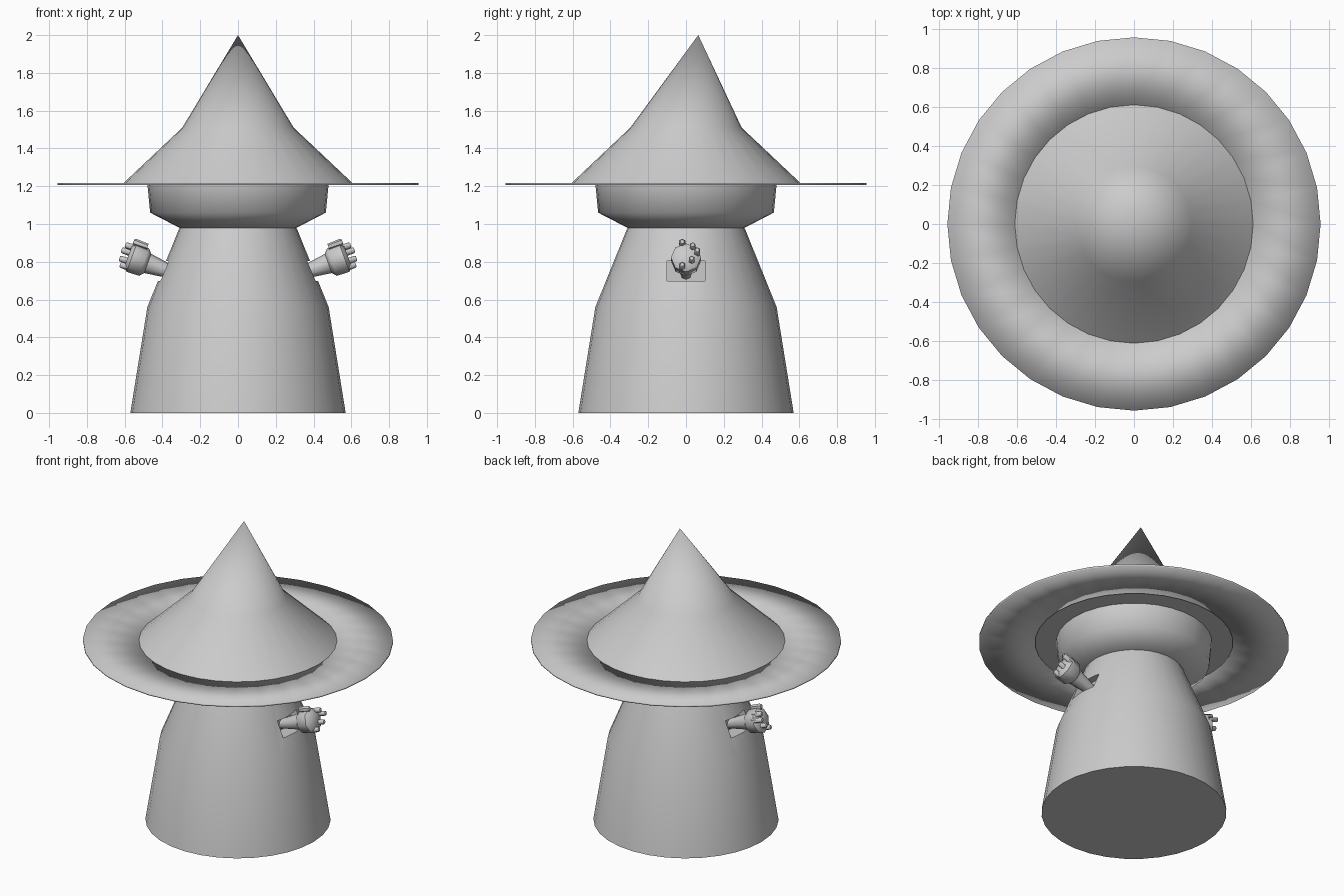
import bpy, bmesh, math
from mathutils import Matrix, Vector

cube = bpy.data.objects.get("Cube")
if cube:
    bpy.data.objects.remove(cube, do_unlink=True)

GREY = (0.6, 0.6, 0.6, 1)
mat = bpy.data.materials.new("light grey")
mat.use_nodes = True
mat.diffuse_color = GREY
mat.node_tree.nodes["Principled BSDF"].inputs["Base Color"].default_value = GREY


def add_lathe(bm, profile, sides, matrix=Matrix(), closed=False):
    """Rings of (radius, height[, y shift]); a zero radius makes a point."""
    rings = []
    for r, z, *shift in profile:
        dy = shift[0] if shift else 0
        if r == 0:
            rings.append([bm.verts.new(matrix @ Vector((0, dy, z)))] * sides)
            continue
        angles = [2 * math.pi * i / sides for i in range(sides)]
        rings.append([bm.verts.new(matrix @ Vector((r * math.cos(a), r * math.sin(a) + dy, z)))
                      for a in angles])
    pairs = list(zip(rings, rings[1:]))
    if closed:
        pairs.append((rings[-1], rings[0]))
    for low, high in pairs:
        for i in range(sides):
            j = (i + 1) % sides
            corners = list(dict.fromkeys((low[i], low[j], high[j], high[i])))
            bm.faces.new(corners)
    if not closed:
        for ring in (rings[0], rings[-1]):
            if ring[0] != ring[1]:
                bm.faces.new(ring)


def finish(name, bm, angle):
    bmesh.ops.recalc_face_normals(bm, faces=bm.faces)
    mesh = bpy.data.meshes.new(name)
    bm.to_mesh(mesh)
    bm.free()
    mesh.materials.append(mat)
    obj = bpy.data.objects.new(name, mesh)
    bpy.context.collection.objects.link(obj)
    smooth(obj, angle)
    return obj


def smooth(obj, angle):
    bpy.ops.object.select_all(action='DESELECT')
    obj.select_set(True)
    bpy.context.view_layer.objects.active = obj
    if angle >= 180:
        bpy.ops.object.shade_smooth()
    else:
        bpy.ops.object.shade_smooth_by_angle(angle=math.radians(angle))


def lathe(name, profile, angle=65, closed=False):
    bm = bmesh.new()
    add_lathe(bm, profile, 32, closed=closed)
    return finish(name, bm, angle)


# Robe, head and hat
robe = lathe("robe", [(0.57, 0), (0.48, 0.56), (0.31, 0.98)])
lathe("head", [(0.31, 0.98), (0.465, 1.06), (0.48, 1.212)])
lathe("hat_crown", [(0.61, 1.213), (0.295, 1.51), (0, 2.0, 0.065)])
lathe("hat_brim", [(0.61, 1.206), (0.955, 1.206), (0.955, 1.217), (0.61, 1.217)],
      angle=180, closed=True)

# Sleeve openings cut into the robe
for side in (1, -1):
    bm = bmesh.new()
    bmesh.ops.create_cube(bm, size=1, matrix=Matrix.Translation((side * 0.43, 0, 0.752))
                          @ Matrix.Diagonal((0.2, 0.2, 0.105, 1)))
    cutter = finish("sleeve_cutter", bm, 30)
    cutter.hide_render = True
    mod = robe.modifiers.new("sleeve", 'BOOLEAN')
    mod.operation = 'DIFFERENCE'
    mod.solver = 'EXACT'
    mod.object = cutter
    bpy.context.view_layer.objects.active = robe
    bpy.ops.object.modifier_apply(modifier=mod.name)
    bpy.data.objects.remove(cutter, do_unlink=True)
smooth(robe, 30)

# Arms and hands, built along a tilted axis and mirrored
TILT = math.radians(70)
ARM = [(0.03, -0.22), (0.055, -0.05)]
PALM = [(0.055, -0.055), (0.077, -0.035), (0.08, 0.035), (0.055, 0.055)]
FINGERS = [(0.052, 0.035, 0.09), (0.02, 0.06, 0.10), (-0.025, 0.03, 0.095), (-0.055, -0.02, 0.08)]
for side, label in ((1, "left"), (-1, "right")):
    frame = (Matrix.Diagonal((side, 1, 1, 1)) @ Matrix.Translation((0.53, 0, 0.81))
             @ Matrix.Rotation(TILT, 4, 'Y'))
    for part, profile in (("arm", ARM), ("palm", PALM)):
        bm = bmesh.new()
        add_lathe(bm, profile, 8, frame)
        finish(f"{label}_{part}", bm, 50)
    bm = bmesh.new()
    for up, across, tip in FINGERS:
        base = frame @ Matrix.Translation((-up, across, 0))
        add_lathe(bm, [(0.017, 0.02), (0.016, tip - 0.006), (0.011, tip)], 6, base)
    finish(f"{label}_fingers", bm, 50)
    bm = bmesh.new()
    thumb = frame @ Matrix.Translation((-0.083, -0.02, 0))
    add_lathe(bm, [(0.016, -0.025), (0.019, 0.045), (0.012, 0.055)], 6, thumb)
    finish(f"{label}_thumb", bm, 50)
